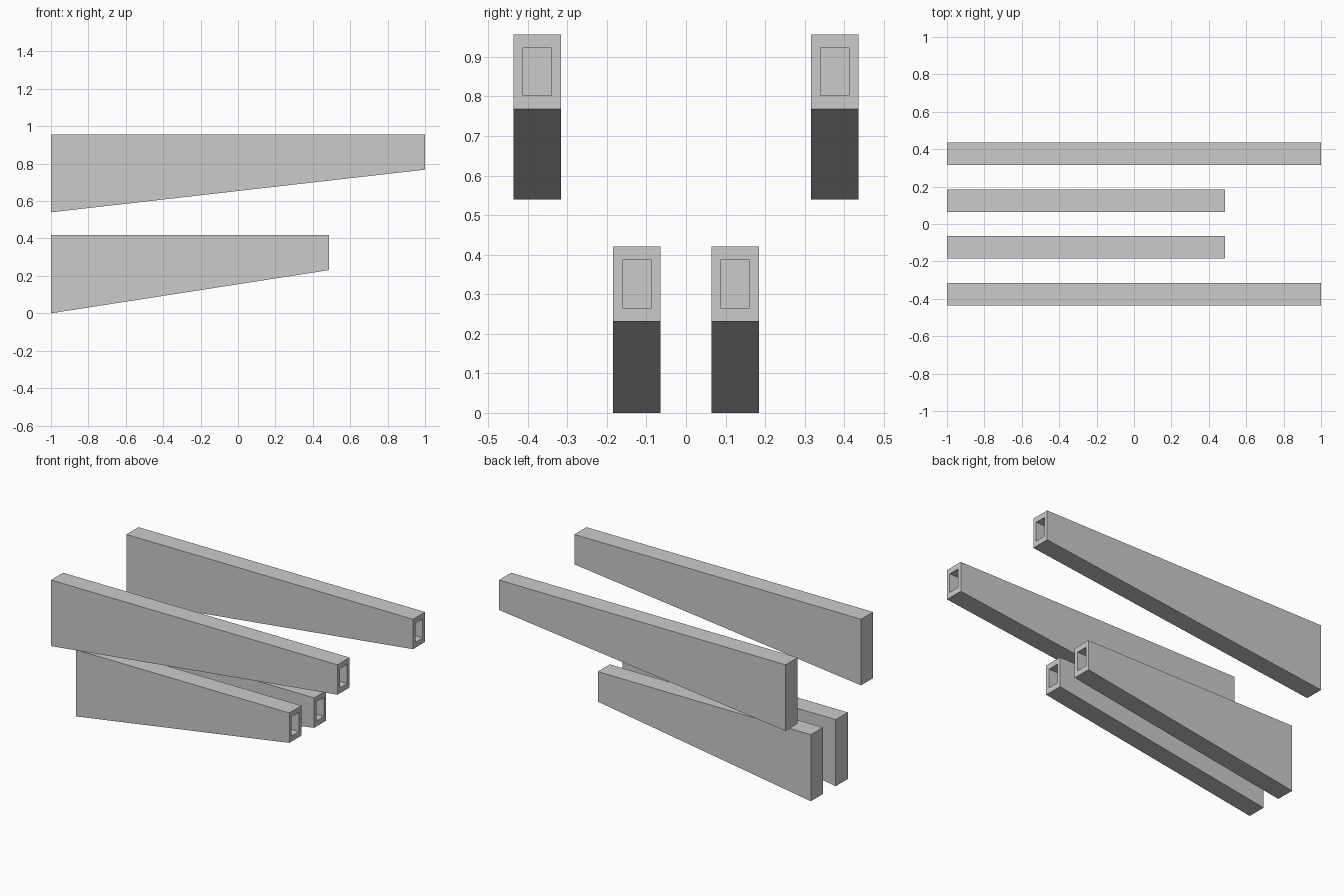
import bpy
import bmesh
from mathutils import Vector

if "Cube" in bpy.data.objects:
    bpy.data.objects.remove(bpy.data.objects["Cube"])

HALF_W = 0.06          # half thickness of a beam
HOLE_Y, HOLE_Z = 0.0235, 0.034   # rim thickness around the end socket
DEPTH = 0.12           # socket depth


def tapered_beam(name, x1, y, z_back, z_tip, z_top):
    """Beam with a sloping underside and a rectangular socket in its +x end."""
    bm = bmesh.new()
    profile = [(-1, z_back), (x1, z_tip), (x1, z_top), (-1, z_top)]
    side = bm.faces.new([bm.verts.new((px, y - HALF_W, pz)) for px, pz in profile])
    res = bmesh.ops.extrude_face_region(bm, geom=[side])
    verts = [v for v in res["geom"] if isinstance(v, bmesh.types.BMVert)]
    bmesh.ops.translate(bm, verts=verts, vec=(0, 2 * HALF_W, 0))
    bmesh.ops.recalc_face_normals(bm, faces=bm.faces)

    # Inset the end face, fit it to the socket opening, then sink it
    end = max(bm.faces, key=lambda f: f.calc_center_median().x)
    bmesh.ops.inset_individual(bm, faces=[end], thickness=0.02)
    mid_z = (z_tip + z_top) / 2
    half_z = (z_top - z_tip) / 2 - HOLE_Z
    half_y = HALF_W - HOLE_Y
    for v in end.verts:
        v.co = Vector((x1,
                       y + (half_y if v.co.y > y else -half_y),
                       mid_z + (half_z if v.co.z > mid_z else -half_z)))
    floor = bmesh.ops.extrude_discrete_faces(bm, faces=[end])["faces"][0]
    bmesh.ops.translate(bm, verts=floor.verts, vec=(-DEPTH, 0, 0))
    bmesh.ops.recalc_face_normals(bm, faces=bm.faces)

    mesh = bpy.data.meshes.new(name)
    bm.to_mesh(mesh)
    bm.free()
    bpy.context.collection.objects.link(bpy.data.objects.new(name, mesh))


# Long upper outer pair and short lower inner pair, mirrored across y
for label, s in (("front", -1), ("back", 1)):
    tapered_beam(f"upper_beam_{label}", 1.0, s * 0.376, 0.54, 0.768, 0.957)
    tapered_beam(f"lower_beam_{label}", 0.487, s * 0.124, 0.0, 0.231, 0.42)
